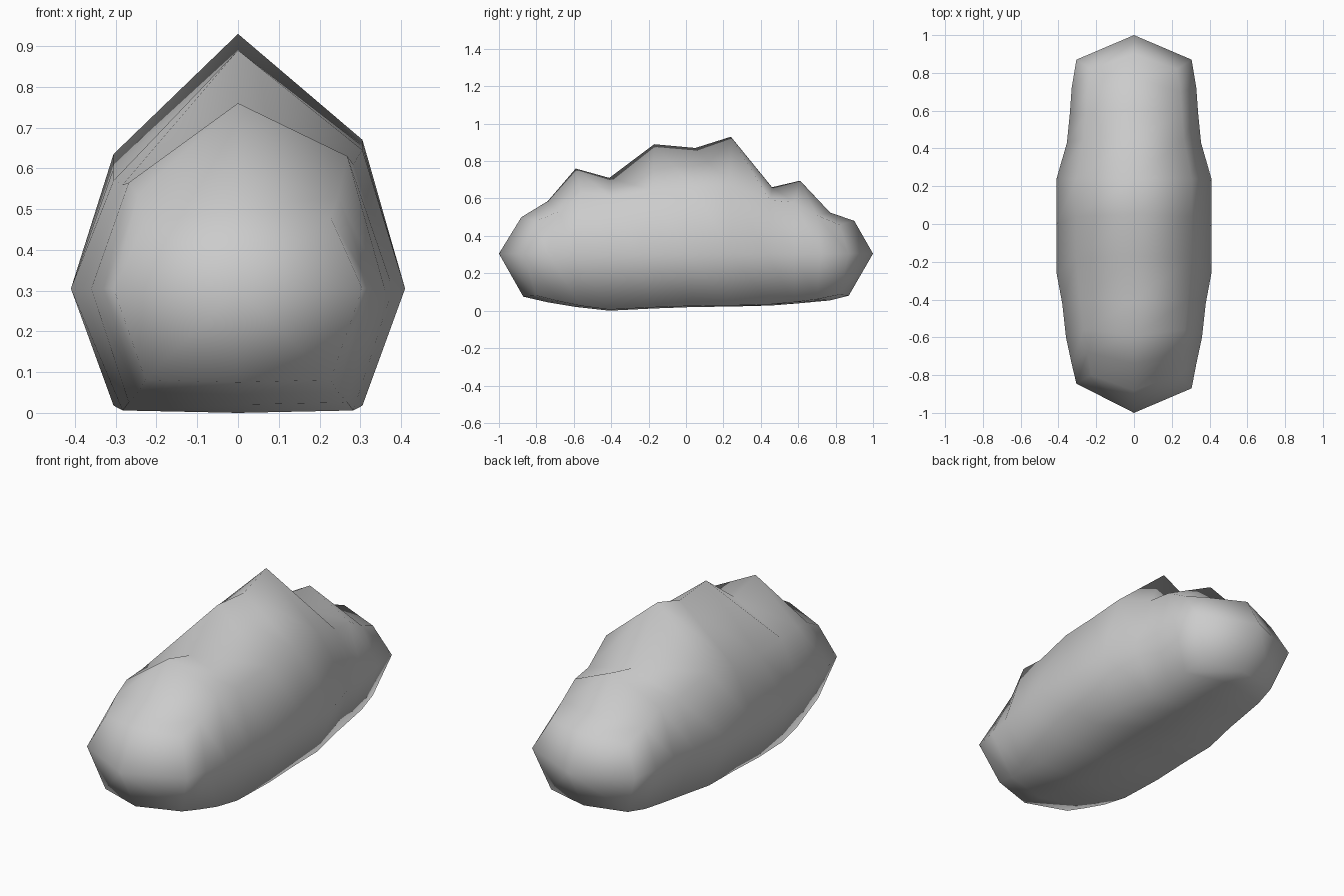
import bpy, bmesh

# Cross-sections: y of ridge, y of shoulders, y of sides,
# top z, left shoulder z, right shoulder z, half width, bottom z
rings = [
    (-0.88, -0.80, -0.87, 0.50, 0.47, 0.48, 0.305, 0.075),
    (-0.74, -0.68, -0.74, 0.585, 0.535, 0.53, 0.33, 0.045),
    (-0.59, -0.56, -0.60, 0.76, 0.565, 0.63, 0.36, 0.02),
    (-0.41, -0.41, -0.42, 0.71, 0.56, 0.61, 0.38, 0.0),
    (-0.17, -0.18, -0.26, 0.89, 0.57, 0.645, 0.41, 0.012),
    (0.05, 0.04, 0.00, 0.87, 0.60, 0.655, 0.41, 0.02),
    (0.24, 0.24, 0.24, 0.93, 0.635, 0.67, 0.41, 0.022),
    (0.46, 0.45, 0.43, 0.66, 0.56, 0.59, 0.355, 0.028),
    (0.61, 0.58, 0.58, 0.695, 0.56, 0.58, 0.34, 0.04),
    (0.77, 0.70, 0.72, 0.525, 0.50, 0.51, 0.33, 0.055),
    (0.90, 0.82, 0.87, 0.48, 0.45, 0.46, 0.305, 0.08),
]
MID = 0.305

bm = bmesh.new()
loops = []
for k, (y, ys, ym, top, left, right, w, low) in enumerate(rings):
    d = w * 0.745
    sl = low + 0.006
    yl = -0.845 if k == 0 else ym       # left front corner is cut back
    yb = max(-0.87, min(0.87, y))
    section = [(0, y, top), (d, ys, right), (w, ym, MID), (d, ys, sl),
               (0, yb, low), (-d, ys, sl), (-w, yl, MID), (-d, ys, left)]
    loops.append([bm.verts.new(co) for co in section])

# Eight-sided skin between the sections
for a, b in zip(loops, loops[1:]):
    for i in range(8):
        j = (i + 1) % 8
        bm.faces.new((a[i], a[j], b[j], b[i]))

# Pointed ends
for loop, y in ((loops[0], -1), (loops[-1], 1)):
    tip = bm.verts.new((0, y, MID))
    for i in range(8):
        bm.faces.new((loop[i], loop[(i + 1) % 8], tip))

bmesh.ops.recalc_face_normals(bm, faces=bm.faces)
for f in bm.faces:
    f.smooth = True

mesh = bpy.data.meshes.new("cloud_body")
bm.to_mesh(mesh)
bm.free()
cloud = bpy.data.objects.new("cloud_body", mesh)
bpy.context.collection.objects.link(cloud)

# Slightly darker grey
mat = bpy.data.materials.new("cloud_grey")
mat.diffuse_color = (0.55, 0.55, 0.55, 1)
mesh.materials.append(mat)
